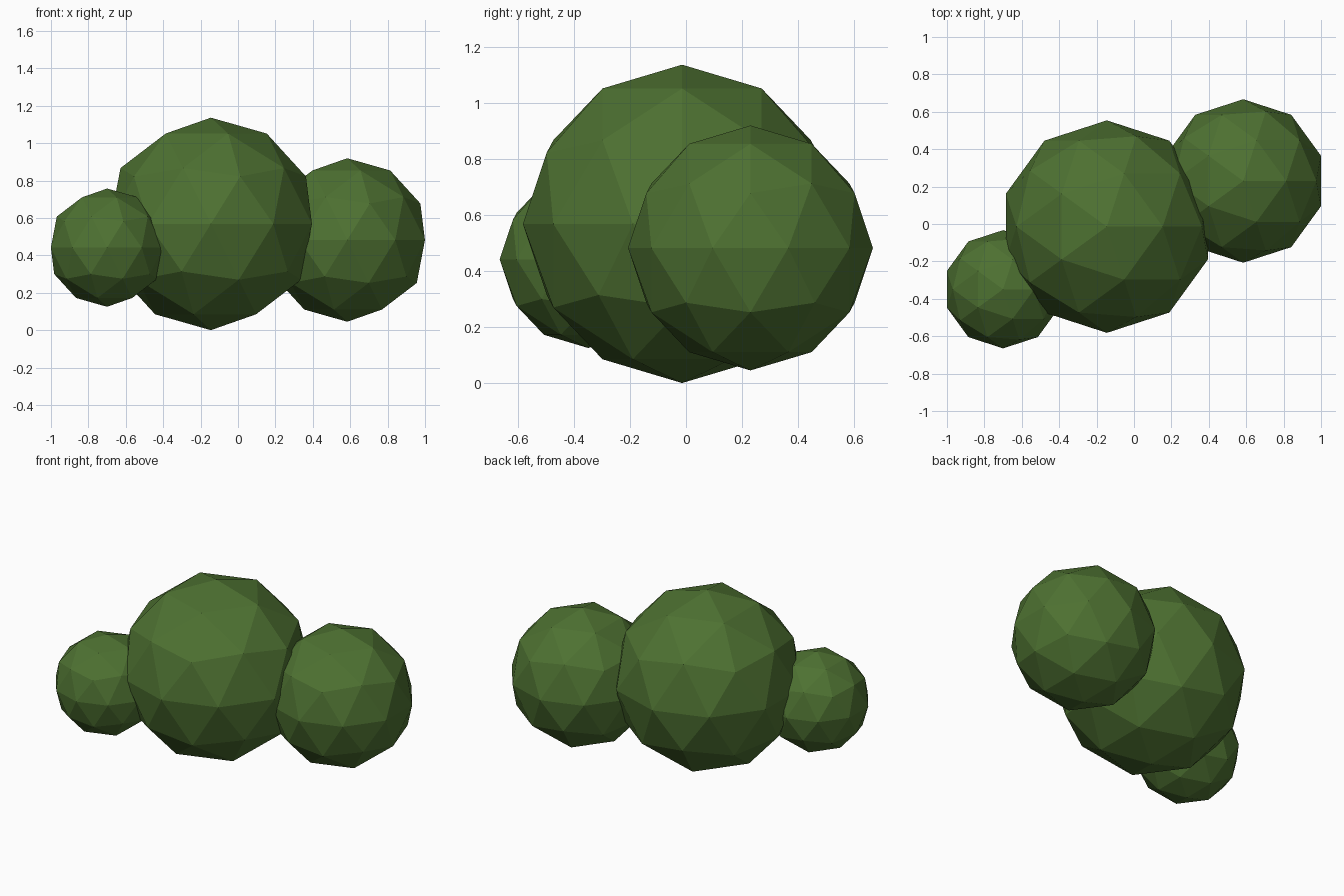
import bpy

if "Cube" in bpy.data.objects:
    bpy.data.objects.remove(bpy.data.objects["Cube"])

# Single leaf colour
leaf = bpy.data.materials.new("leaf_green")
leaf.diffuse_color = (0.075, 0.165, 0.031, 1.0)
leaf.use_nodes = True
leaf.node_tree.nodes["Principled BSDF"].inputs["Base Color"].default_value = leaf.diffuse_color


def clump(name, radius, location):
    """Low-poly ball of foliage with flat faces."""
    bpy.ops.mesh.primitive_ico_sphere_add(subdivisions=2, radius=radius, location=location)
    obj = bpy.context.object
    obj.name = name
    obj.data.materials.append(leaf)
    bpy.ops.object.shade_flat()
    return obj


# Three overlapping foliage clumps of a bush
clump("middle_clump", 0.568, (-0.145, -0.014, 0.568))
clump("right_clump", 0.437, (0.584, 0.230, 0.482))
clump("left_clump", 0.316, (-0.700, -0.349, 0.441))
